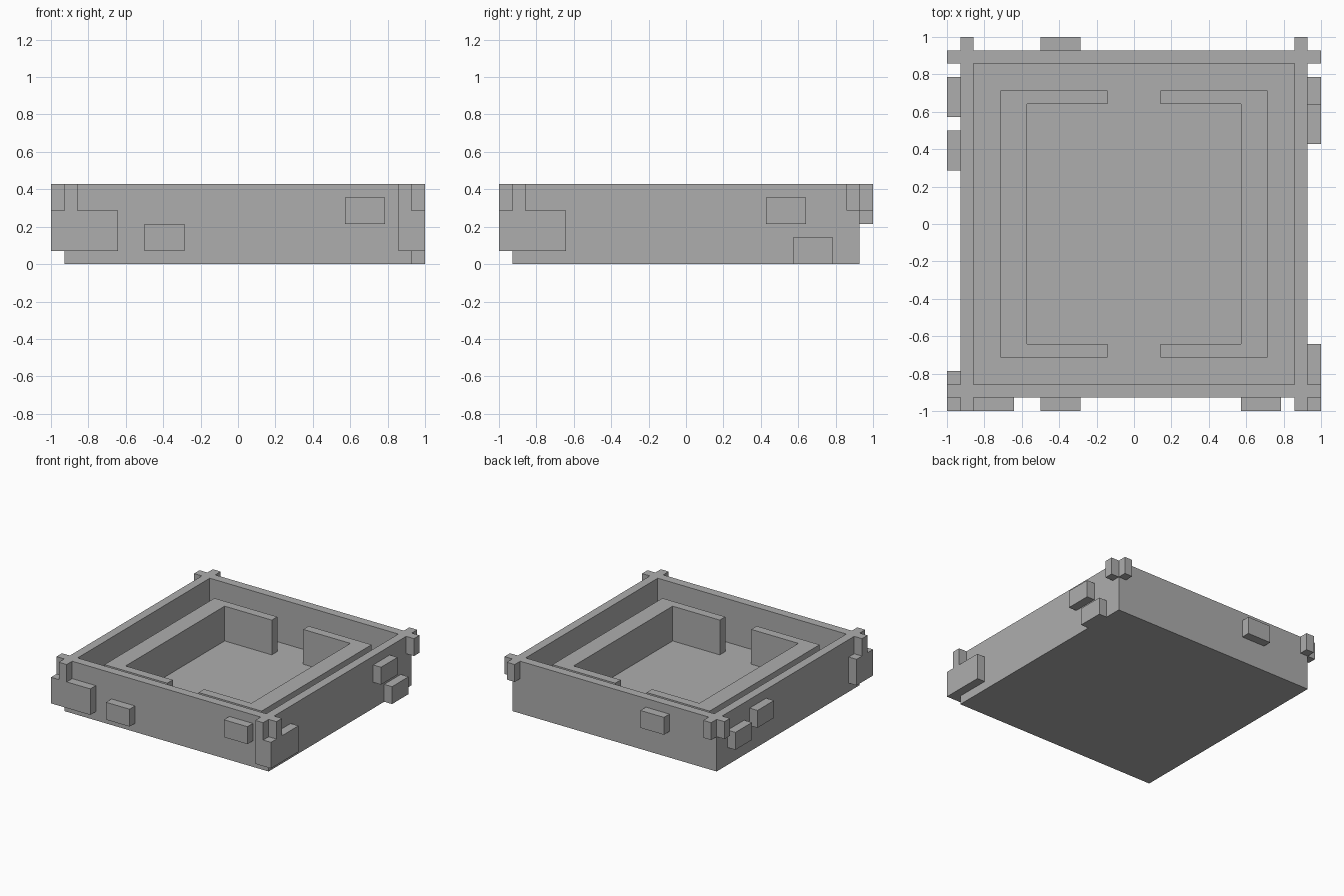
import bpy, bmesh

U = 1 / 14  # the whole design sits on a 28-step grid

cube = bpy.data.objects.get("Cube")
if cube:
    bpy.data.objects.remove(cube, do_unlink=True)

grey = bpy.data.materials.new("stone_grey")
grey.use_nodes = True
colour = (0.42, 0.42, 0.42, 1)
grey.diffuse_color = colour
grey.node_tree.nodes["Principled BSDF"].inputs["Base Color"].default_value = colour


def finish(name, bm):
    bmesh.ops.recalc_face_normals(bm, faces=bm.faces)
    mesh = bpy.data.meshes.new(name)
    bm.to_mesh(mesh)
    bm.free()
    mesh.materials.append(grey)
    obj = bpy.data.objects.new(name, mesh)
    bpy.context.collection.objects.link(obj)
    return obj


def extrude_outline(bm, outline, z0, z1):
    """Raise a flat outline (grid steps) from z0 to z1; return the top face."""
    base = bm.faces.new([bm.verts.new((x * U, y * U, z0 * U)) for x, y in outline])
    raised = bmesh.ops.extrude_face_region(bm, geom=[base], use_keep_orig=True)["geom"]
    verts = [g for g in raised if isinstance(g, bmesh.types.BMVert)]
    bmesh.ops.translate(bm, verts=verts, vec=(0, 0, (z1 - z0) * U))
    return next(g for g in raised if isinstance(g, bmesh.types.BMFace))


def prism(name, outline, z0, z1):
    bm = bmesh.new()
    extrude_outline(bm, outline, z0, z1)
    return finish(name, bm)


def box(name, x0, x1, y0, y1, z0, z1):
    return prism(name, [(x0, y0), (x1, y0), (x1, y1), (x0, y1)], z0, z1)


# Open tray: a block whose top is inset and sunk to the floor
bm = bmesh.new()
top = extrude_outline(bm, [(-13, -13), (13, -13), (13, 13), (-13, 13)], 0, 6)
bmesh.ops.recalc_face_normals(bm, faces=bm.faces)
bmesh.ops.inset_region(bm, faces=[top], thickness=U, use_even_offset=True)
sunk = bmesh.ops.extrude_face_region(bm, geom=[top])["geom"]
if top.is_valid:
    bmesh.ops.delete(bm, geom=[top], context="FACES_ONLY")
bmesh.ops.translate(bm, verts=[g for g in sunk if isinstance(g, bmesh.types.BMVert)],
                    vec=(0, 0, -5 * U))
finish("tray", bm)

# Bracket-shaped inner walls and the crossing wall ends at each corner
for s, side in ((1, "left"), (-1, "right")):
    bracket = [(2, -10), (10, -10), (10, 10), (2, 10), (2, 9), (8, 9), (8, -9), (2, -9)]
    prism(f"inner_wall_{side}", [(s * x, y) for x, y in bracket], 1, 5)
    for t, end in ((1, "back"), (-1, "front")):
        post = [(12, 13), (13, 13), (13, 14), (12, 14)]
        prism(f"corner_post_{end}_{side}", [(s * x, t * y) for x, y in post], 4, 6)
        prism(f"corner_stub_{end}_{side}", [(s * y, t * x) for x, y in post], 4, 6)

# Large blocks wrapping the two front corners
prism("corner_block_front_right",
      [(-14, -14), (-9, -14), (-9, -13), (-13, -13), (-13, -11), (-14, -11)], 1, 4)
prism("corner_block_front_left",
      [(14, -14), (14, -9), (13, -9), (13, -13), (12, -13), (12, -14)], 1, 4)

# Raised bricks on the outer faces: start along the wall, bottom height
for i, (x, z) in enumerate([(-7, 1), (8, 3)]):
    box(f"front_brick_{i + 1}", x, x + 3, -14, -13, z, z + 2)
box("back_brick", -7, -4, 13, 14, 3, 5)
for i, (y, z) in enumerate([(6, 3), (8, 0)]):
    box(f"left_brick_{i + 1}", 13, 14, y, y + 3, z, z + 2)
for i, (y, z) in enumerate([(4, 3), (8, 2)]):
    box(f"right_brick_{i + 1}", -14, -13, y, y + 3, z, z + 2)
